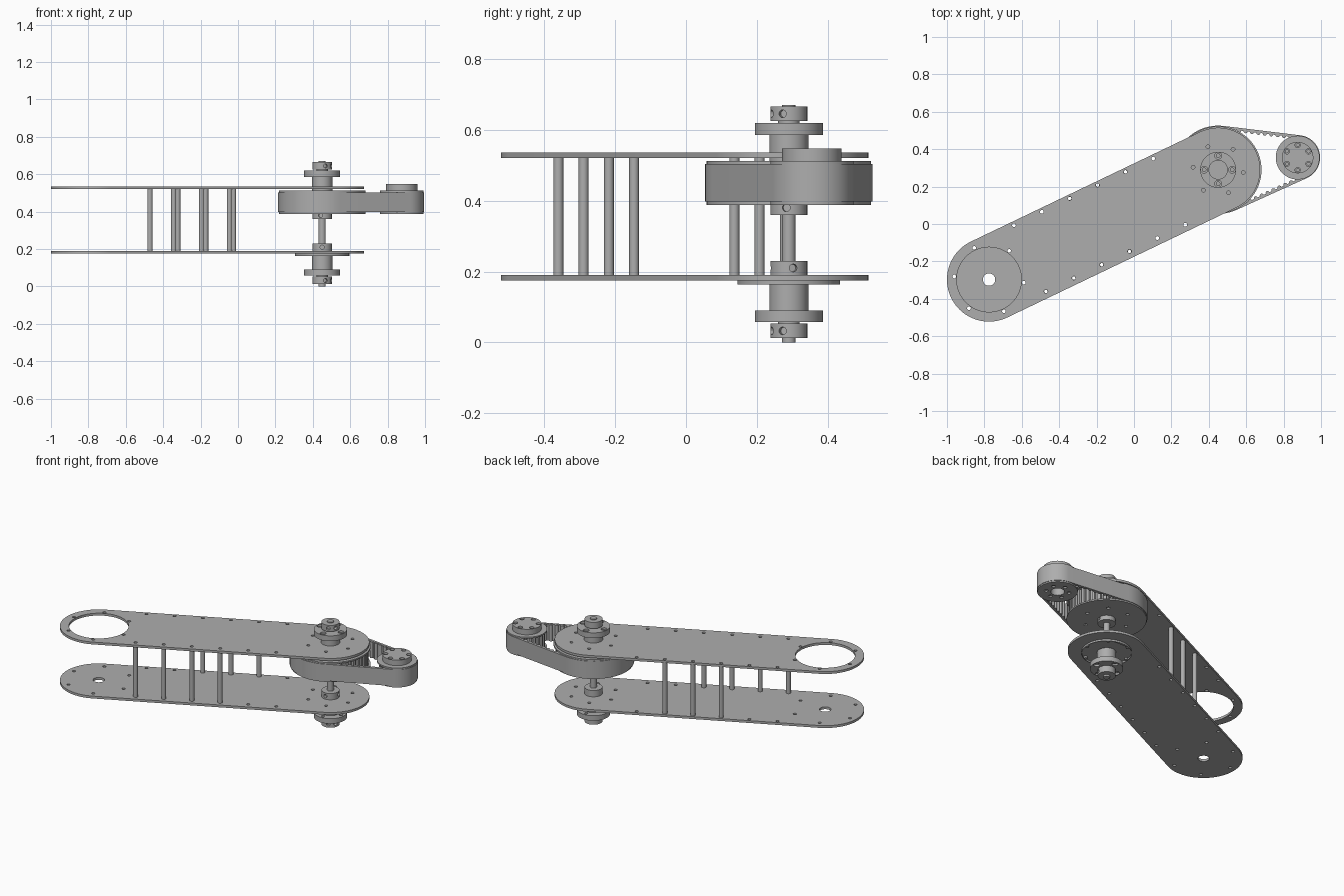
import bpy, bmesh, math
from mathutils import Vector, Matrix

cube = bpy.data.objects.get("Cube")
if cube:
    bpy.data.objects.remove(cube)

grey = bpy.data.materials.new("machined_grey")
grey.use_nodes = True
grey.diffuse_color = (0.42, 0.42, 0.42, 1)
grey.node_tree.nodes["Principled BSDF"].inputs["Base Color"].default_value = grey.diffuse_color

END = Vector((-0.775, -0.297))    # open end of the arm
AXIS = Vector((0.45, 0.29))       # main shaft
MOTOR = Vector((0.875, 0.355))    # small pulley
ARM_R = 0.225
TAU = math.tau


def arc(c, r, a0, a1, n):
    return [(c[0] + r * math.cos(a0 + (a1 - a0) * i / n),
             c[1] + r * math.sin(a0 + (a1 - a0) * i / n)) for i in range(n + 1)]


def circle(c, r, n=48):
    return arc(c, r, 0, TAU, n)[:-1]


def ring(c, r, count, start, hole_r, n=16):
    """Evenly spaced hole outlines around a centre."""
    spots = arc(c, r, start, start + TAU, count)[:-1]
    return [circle(p, hole_r, n) for p in spots]


def loop(c1, r1, c2, r2):
    """Outline of a band stretched around two circles."""
    d = c2 - c1
    phi = math.atan2(d.y, d.x)
    a = math.acos((r1 - r2) / d.length)
    return arc(c1, r1, phi + a, phi + TAU - a, 48) + arc(c2, r2, phi - a, phi + a, 32)


def finish(ob):
    bpy.ops.object.select_all(action='DESELECT')
    ob.select_set(True)
    bpy.context.view_layer.objects.active = ob
    bpy.ops.object.shade_smooth_by_angle(angle=math.radians(32))
    return ob


def extrude(name, loops, z0, z1):
    """Solid from nested outlines; inner outlines become holes."""
    cu = bpy.data.curves.new(name, 'CURVE')
    cu.dimensions, cu.fill_mode = '2D', 'BOTH'
    cu.extrude = (z1 - z0) / 2
    for pts in loops:
        s = cu.splines.new('POLY')
        s.points.add(len(pts) - 1)
        for p, (x, y) in zip(s.points, pts):
            p.co = (x, y, 0, 1)
        s.use_cyclic_u = True
    tmp = bpy.data.objects.new(name + "_outline", cu)
    bpy.context.collection.objects.link(tmp)
    dg = bpy.context.evaluated_depsgraph_get()
    me = bpy.data.meshes.new_from_object(tmp.evaluated_get(dg))
    bpy.data.objects.remove(tmp)
    bm = bmesh.new()
    bm.from_mesh(me)
    bmesh.ops.remove_doubles(bm, verts=bm.verts, dist=1e-5)
    bmesh.ops.recalc_face_normals(bm, faces=bm.faces)
    bmesh.ops.translate(bm, verts=bm.verts, vec=(0, 0, (z0 + z1) / 2))
    bm.to_mesh(me)
    bm.free()
    me.materials.clear()
    me.materials.append(grey)
    ob = bpy.data.objects.new(name, me)
    bpy.context.collection.objects.link(ob)
    return finish(ob)


def disc(name, c, r, z0, z1, holes=()):
    return extrude(name, [circle(c, r, 64)] + list(holes), z0, z1)


def collar(name, z0, z1, angles):
    """Shaft collar with radial set-screw holes."""
    ob = disc(name, AXIS, 0.052, z0, z1)
    bm = bmesh.new()
    for deg in angles:
        a = math.radians(deg)
        d = Vector((math.cos(a), math.sin(a), 0))
        place = Matrix.Translation(Vector((*AXIS, (z0 + z1) / 2)) + d * 0.055)
        bmesh.ops.create_cone(bm, cap_ends=True, segments=16, radius1=0.011, radius2=0.011,
                              depth=0.04, matrix=place @ d.to_track_quat('Z', 'Y').to_matrix().to_4x4())
    me = bpy.data.meshes.new("screw_cutter")
    bm.to_mesh(me)
    bm.free()
    me.materials.append(grey)
    cutter = bpy.data.objects.new("screw_cutter", me)
    cutter.hide_render = True
    bpy.context.collection.objects.link(cutter)
    mod = ob.modifiers.new("holes", 'BOOLEAN')
    mod.operation, mod.solver, mod.object = 'DIFFERENCE', 'EXACT', cutter
    dg = bpy.context.evaluated_depsgraph_get()
    new = bpy.data.meshes.new_from_object(ob.evaluated_get(dg))
    ob.modifiers.clear()
    ob.data = new
    bpy.data.objects.remove(cutter)
    finish(ob)


# Arm plates with edge holes and end hole rings
step = Vector((0.149, 0.0712))
upper = [Vector((-0.642, -0.006)) + step * i for i in range(6)]
lower = [Vector((-0.471, -0.36)) + step * i for i in range(6)]
edge_holes = [circle(p, 0.01, 16) for p in upper + lower]
axis_holes = ring(AXIS, 0.135, 6, math.radians(-6), 0.01)
holes = edge_holes + axis_holes + ring(END, 0.187, 6, math.radians(-5), 0.01)
outline = loop(END, ARM_R, AXIS, ARM_R)
extrude("bottom_plate", [outline, circle(END, 0.033)] + holes, 0.175, 0.19)
extrude("top_plate", [outline, circle(END, 0.173, 64)] + holes, 0.52, 0.535)

# Hollow spacers between the plates
for i, p in enumerate(lower[:4] + upper[2:5]):
    extrude(f"spacer_{i + 1}", [circle(p, 0.014, 24), circle(p, 0.009, 16)], 0.19, 0.52)

# Main shaft and collars
disc("main_shaft", AXIS, 0.019, 0, 0.67)
collar("bottom_collar", 0.012, 0.053, (-20, -70))
collar("lower_inner_collar", 0.19, 0.23, (14, -90))
collar("upper_inner_collar", 0.36, 0.4, (-8, -100))
collar("top_collar", 0.625, 0.665, (-20, -70))

# Bearing hubs: counterbored flange, neck and bush
bolts = ring(AXIS, 0.075, 4, 0, 0.01)
bores = ring(AXIS, 0.075, 4, 0, 0.018)
disc("bottom_bush", AXIS, 0.03, 0.05, 0.065)
disc("bottom_flange_face", AXIS, 0.096, 0.058, 0.07, bores)
disc("bottom_flange", AXIS, 0.096, 0.07, 0.09, bolts)
disc("bottom_neck", AXIS, 0.055, 0.09, 0.17)
disc("bottom_mount_disc", AXIS, 0.145, 0.163, 0.175, axis_holes)
disc("top_neck", AXIS, 0.055, 0.512, 0.585)
disc("top_flange", AXIS, 0.096, 0.585, 0.607, bolts)
disc("top_flange_face", AXIS, 0.096, 0.607, 0.619, bores)
disc("top_bush", AXIS, 0.03, 0.615, 0.628)


# Toothed pulleys with rims
def cog(c, r, teeth):
    pts = []
    for i in range(teeth):
        for f, depth in ((0, 0), (0.5, 0), (0.6, 0.012), (0.9, 0.012)):
            a = TAU * (i + f) / teeth
            pts.append((c[0] + (r - depth) * math.cos(a), c[1] + (r - depth) * math.sin(a)))
    return pts


motor_bolts = ring(MOTOR, 0.067, 6, TAU / 12, 0.008)
socket = circle(MOTOR, 0.04)
extrude("large_pulley", [cog(AXIS, 0.22, 40)], 0.397, 0.503)
disc("large_pulley_lower_rim", AXIS, 0.232, 0.388, 0.397, axis_holes)
disc("large_pulley_upper_rim", AXIS, 0.232, 0.503, 0.512)
extrude("small_pulley", [cog(MOTOR, 0.105, 20), socket], 0.397, 0.503)
disc("small_pulley_lower_rim", MOTOR, 0.117, 0.388, 0.397,
     [socket] + ring(MOTOR, 0.067, 6, TAU / 12, 0.012))
disc("small_pulley_upper_rim", MOTOR, 0.117, 0.503, 0.512)
disc("motor_hub", MOTOR, 0.084, 0.512, 0.535, motor_bolts)
disc("motor_hub_face", MOTOR, 0.084, 0.535, 0.547, ring(MOTOR, 0.067, 6, TAU / 12, 0.014))

# Drive belt and its inner teeth on both straight runs
BELT1, BELT2, THICK = 0.236, 0.12, 0.014
extrude("belt", [loop(AXIS, BELT1, MOTOR, BELT2),
                 loop(AXIS, BELT1 - THICK, MOTOR, BELT2 - THICK)], 0.397, 0.503)
span = MOTOR - AXIS
phi = math.atan2(span.y, span.x)
tilt = math.acos((BELT1 - BELT2) / span.length)
teeth = []
for side in (1, -1):
    a = phi + side * tilt
    n = Vector((math.cos(a), math.sin(a)))
    start = AXIS + n * (BELT1 - THICK)
    end = MOTOR + n * (BELT2 - THICK)
    teeth += [circle(start.lerp(end, (i + 0.5) / 12), 0.011, 12) for i in range(12)]
extrude("belt_teeth", teeth, 0.398, 0.502)
